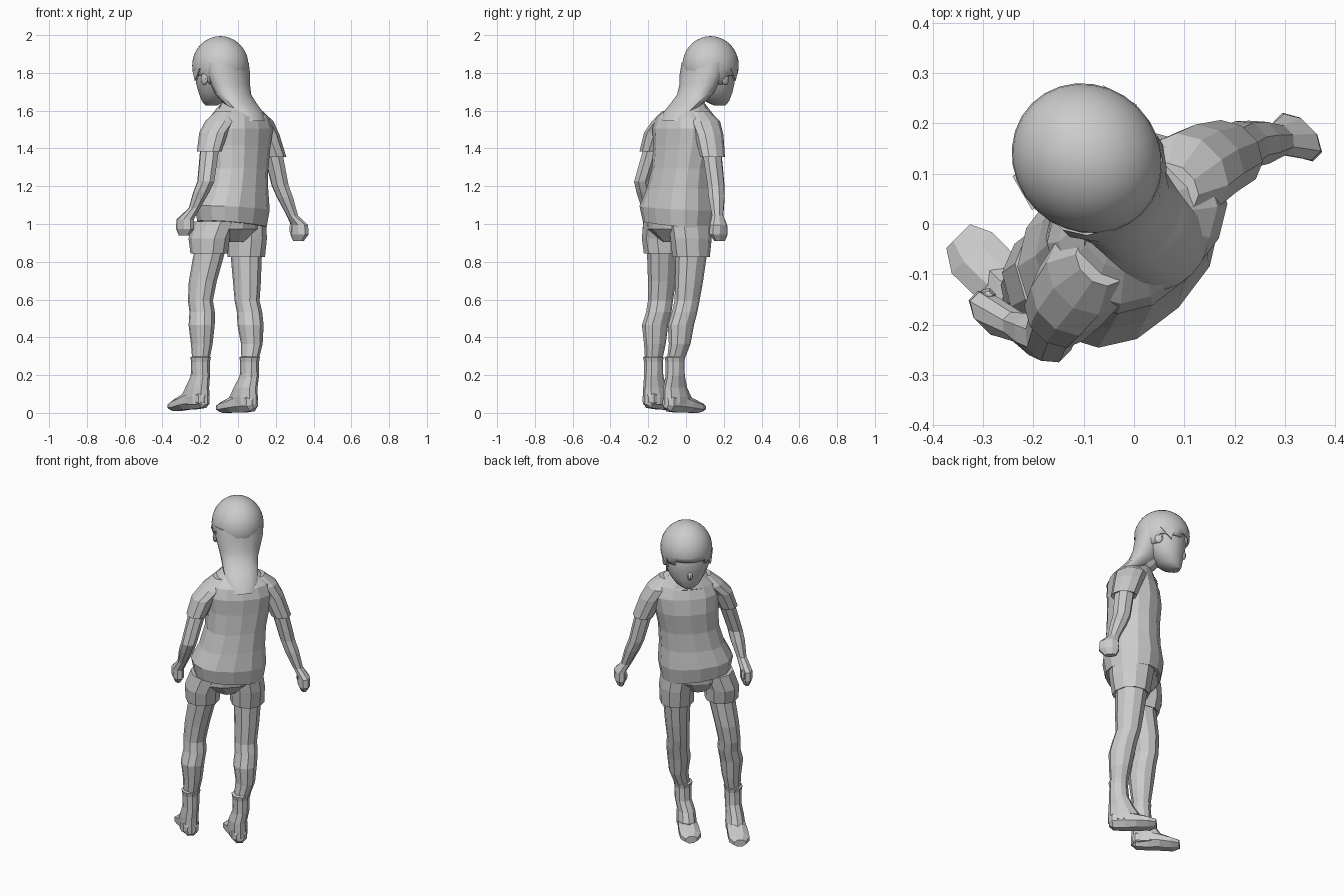
import bpy, bmesh, math
from mathutils import Vector

S = math.sqrt(0.5)


def P(u, f, z):
    """Figure space (u = its right, f = its forward) to world; it faces back-left."""
    return Vector((S * (u - f), S * (u + f), z))


def finish(name, bm, smooth=None):
    bmesh.ops.recalc_face_normals(bm, faces=bm.faces)
    me = bpy.data.meshes.new(name)
    bm.to_mesh(me)
    bm.free()
    ob = bpy.data.objects.new(name, me)
    bpy.context.collection.objects.link(ob)
    if smooth:
        bpy.ops.object.select_all(action='DESELECT')
        ob.select_set(True)
        bpy.context.view_layer.objects.active = ob
        bpy.ops.object.shade_smooth_by_angle(angle=math.radians(smooth))
    return ob


def loft(name, rings, n=8, upright=False, smooth=None, power=1.0):
    """Skin rings (u, f, z, ru, r2[, tilt]); upright rings stand in the u-z plane."""
    bm = bmesh.new()
    loops = []
    for u, f, z, ru, r2, *tilt in rings:
        t = tilt[0] if tilt else 0
        loop = []
        for i in range(n):
            a = 2 * math.pi * (i + 0.5) / n
            c, s = math.cos(a), math.sin(a)
            du = ru * math.copysign(abs(c) ** power, c)
            d2 = r2 * math.copysign(abs(s) ** power, s)
            loop.append(bm.verts.new(P(u + du, f, z + d2) if upright
                                     else P(u + du, f + d2, z + t * du)))
        loops.append(loop)
    for a, b in zip(loops, loops[1:]):
        for i in range(n):
            j = (i + 1) % n
            bm.faces.new((a[i], a[j], b[j], b[i]))
    bm.faces.new(loops[0])
    bm.faces.new(loops[-1])
    return finish(name, bm, smooth)


def ball(name, c, r, seg=10, rings=6, smooth=None, cut=None):
    """Ellipsoid in figure space; cut(offset) tells which faces to remove."""
    bm = bmesh.new()
    bmesh.ops.create_uvsphere(bm, u_segments=seg, v_segments=rings, radius=1)
    if cut:
        gone = [f for f in bm.faces if cut(f.calc_center_median())]
        bmesh.ops.delete(bm, geom=gone, context='FACES')
    for v in bm.verts:
        v.co = P(*(c[i] + v.co[i] * r[i] for i in range(3)))
    return finish(name, bm, smooth)


def panel(name, pts, thick=0.012):
    """Small flat piece of cloth with thickness."""
    bm = bmesh.new()
    bm.faces.new([bm.verts.new(P(*p)) for p in pts])
    ob = finish(name, bm)
    ob.modifiers.new("thickness", 'SOLIDIFY').thickness = thick
    return ob


# Head, tipped forward
loft("face", [(.026, .227, 1.632, .030, .028), (.026, .206, 1.655, .066, .062),
              (.026, .186, 1.70, .100, .090), (.025, .174, 1.75, .121, .112),
              (.022, .161, 1.80, .130, .130), (.022, .157, 1.88, .115, .120)],
     n=14, smooth=40)
ball("nose", (.026, .277, 1.722), (.016, .016, .026), 8, 5, 40)
for side in (-1, 1):
    ball("ear", (.022 + side * .124, .150, 1.775), (.014, .024, .034), 8, 6, 40)
loft("neck", [(0, .0, 1.54, .065, .06), (.01, .04, 1.64, .055, .055),
              (.02, .12, 1.72, .06, .07)], n=10)

# Hair: skull cap with a fringe, locks beside the face, and the length on the back
cap = ball("hair_cap", (.026, .158, 1.845), (.144, .155, .155), 28, 18, 40,
           cut=lambda o: o.z < -.62 or (o.y > .02 and o.z < -.22 - .14 * (1 - o.y)))
cap.modifiers.new("thickness", 'SOLIDIFY').thickness = 0.012
for side in (-1, 1):
    panel("hair_lock", [(.024 + side * .136, .16, 1.83), (.024 + side * .116, .235, 1.82),
                        (.024 + side * .114, .220, 1.765)])
loft("hair_length", [(.024, .115, 1.86, .136, .104), (.022, .092, 1.80, .134, .090),
                     (.020, .075, 1.74, .119, .084), (.016, .050, 1.69, .105, .082),
                     (.012, -.005, 1.645, .098, .072), (.010, -.065, 1.60, .092, .062),
                     (.010, -.112, 1.55, .074, .040)], n=14, smooth=40)

# Shirt
loft("shirt", [(-.055, -.010, 1.005, .192, .155, -.10), (-.055, -.010, 1.09, .208, .170, -.06),
               (-.035, -.010, 1.19, .182, .155), (-.015, -.006, 1.30, .168, .148),
               (.0, .002, 1.42, .178, .152), (.005, -.004, 1.51, .190, .148),
               (.005, -.006, 1.57, .168, .130), (.005, .012, 1.62, .105, .098),
               (.008, .025, 1.65, .065, .070)],
     n=14, power=.85)
for side in (-1, 1):
    panel("collar_flap", [(.005 + side * .010, .133, 1.57), (.005 + side * .085, .118, 1.565),
                          (.005 + side * .105, .040, 1.62), (.005 + side * .065, .070, 1.65)])

# Arms: sleeve, bare arm and fist follow the joints of each side
ARMS = {
    "left": [(-.135, -.005, 1.55), (-.195, -.012, 1.49), (-.235, -.020, 1.39),
             (-.283, -.042, 1.23), (-.308, .018, 1.09), (-.326, .070, 1.00)],
    "right": [(.145, -.005, 1.55), (.188, -.015, 1.48), (.234, -.035, 1.36),
              (.270, -.045, 1.21), (.322, -.085, 1.05), (.352, -.108, .97)],
}
for side, (sh, up, end, elbow, wrist, hand) in ARMS.items():
    u, f, z = end
    loft(side + "_sleeve", [(sh[0] * .75, sh[1], sh[2] + .055, .04, .055), (*sh, .072, .090),
                            (*up, .066, .084), (*end, .058, .073),
                            (u, f, z + .008, .049, .056)], n=10)
    mid = [a * .6 + b * .4 for a, b in zip(elbow, wrist)]
    loft(side + "_arm", [(up[0], up[1], up[2], .047, .05), (*end, .047, .056),
                         (*elbow, .043, .051), (*mid, .042, .048),
                         (*wrist, .029, .034)], n=8)
    u, f, z = hand
    loft(side + "_hand", [(*wrist, .029, .034), (u, f, z + .03, .034, .056),
                          (u, f, z - .02, .034, .060), (u, f + .008, z - .055, .018, .035)], n=8)
    ball(side + "_thumb", (u - .02 * (1 if u > 0 else -1), f + .034, z + .01),
         (.016, .018, .034), 6, 5)

# Shorts
loft("shorts_seat", [(-.065, -.005, .91, .06, .08), (-.062, -.008, .98, .180, .138),
                     (-.055, -.008, 1.06, .185, .145)], n=12)
LEGS = {
    "left": [(-.165, .008, 1.02), (-.196, .020, .850), (-.222, .042, .70), (-.236, .045, .60),
             (-.252, .020, .47), (-.262, .018, .27), (-.268, .022, .12)],
    "right": [(.038, -.010, 1.02), (.050, -.012, .830), (.045, -.022, .70), (.038, -.030, .60),
              (.028, -.066, .47), (.002, -.085, .27), (-.012, -.084, .12)],
}
for side, (hip, hem, thigh, knee, calf, ankle, heel) in LEGS.items():
    loft(side + "_shorts_leg", [(*hip, .098, .128), (hem[0], hem[1], .93, .098, .120),
                                (*hem, .095, .104), (hem[0], hem[1], hem[2] + .01, .076, .086)],
         n=10)
    # Leg with knee and calf bulge
    loft(side + "_leg", [(hem[0], hem[1], .95, .078, .092), (*hem, .076, .088),
                         (*thigh, .069, .079), (*knee, .063, .070),
                         (knee[0], (knee[1] + calf[1]) / 2, .54, .064, .071),
                         (*calf, .066, .073), (calf[0], (calf[1] + ankle[1]) / 2, .37, .054, .061),
                         (*ankle, .041, .046), (*heel, .042, .050)], n=10)
    # Sock with cuff, widening into the shoe
    u, f, z = ankle
    loft(side + "_sock", [(u, f, z + .035, .043, .047), (u, f, z + .03, .053, .057),
                          (u, f, z + .005, .048, .052), (u, f + .002, .20, .046, .056),
                          (heel[0], heel[1] + .015, .14, .050, .074),
                          (heel[0], heel[1] + .030, .09, .054, .092),
                          (heel[0], heel[1] + .025, .05, .052, .088)], n=10)
    # Shoe, sections running heel to toe
    u, f = heel[0], heel[1]
    lift = .018 if side == "left" else 0
    loft(side + "_shoe", [(u, f - .056, .060 + lift, .024, .030), (u, f - .035, .062 + lift, .046, .052),
                          (u, f + .035, .064 + lift, .053, .062), (u, f + .10, .050 + lift * .8, .061, .046),
                          (u, f + .165, .037 + lift * .5, .062, .034),
                          (u + .004, f + .208, .034 + lift * .4, .036, .022)],
         n=8, upright=True)

# Stand the figure on the ground
low = min((o.matrix_world @ v.co).z for o in bpy.data.objects for v in o.data.vertices)
for o in bpy.data.objects:
    o.location.z -= low
